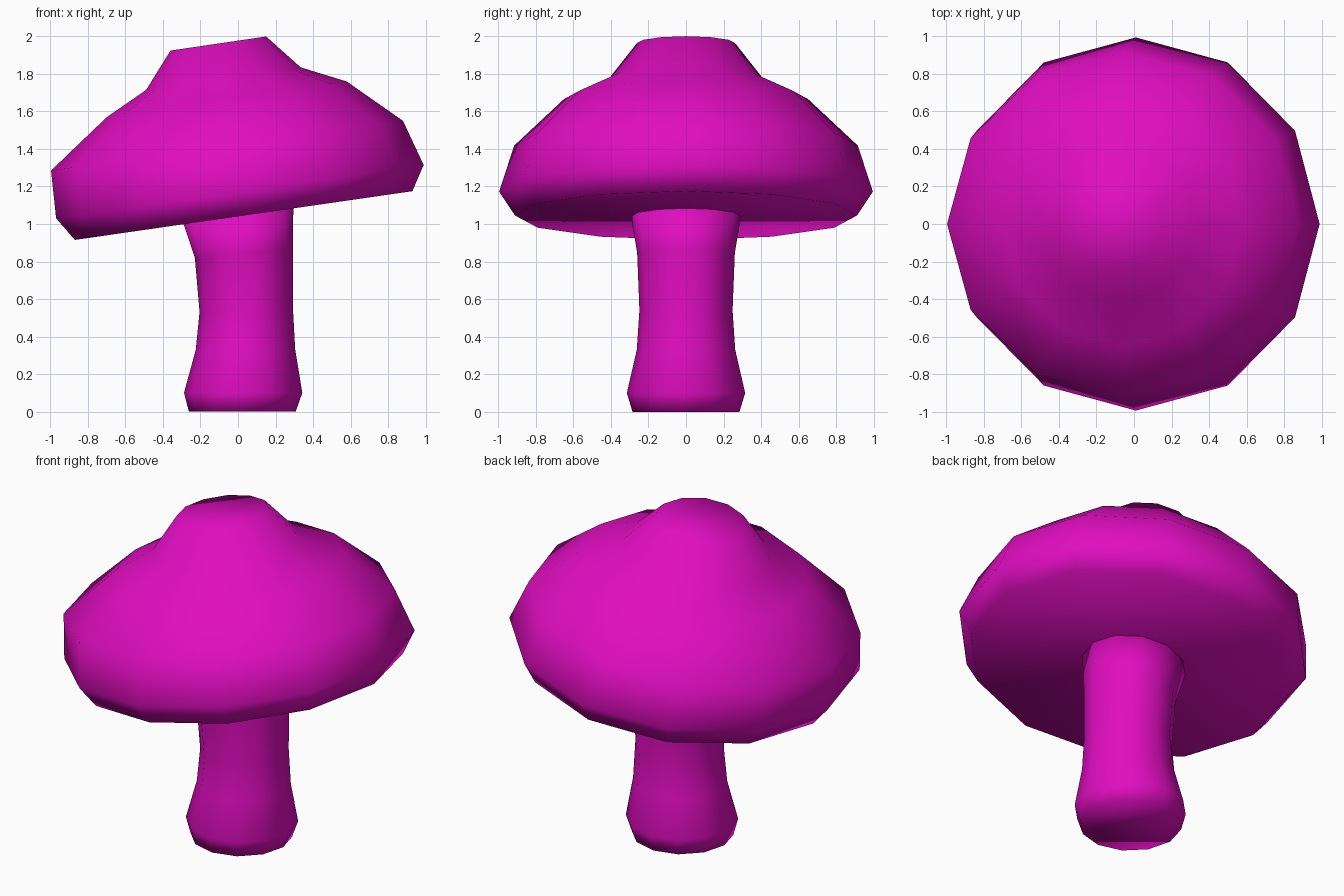
import bpy, bmesh
from math import cos, sin, pi

if "Cube" in bpy.data.objects:
    bpy.data.objects.remove(bpy.data.objects["Cube"])

SIDES = 12

mat = bpy.data.materials.new("magenta")
mat.diffuse_color = (0.75, 0.004, 0.53, 1)
mat.use_nodes = True
mat.node_tree.nodes["Principled BSDF"].inputs["Base Color"].default_value = mat.diffuse_color


def loft(name, rings):
    """Skin tilted rings given as (left x, left z, right x, right z, y radius)."""
    bm = bmesh.new()
    loops = []
    for xl, zl, xr, zr, ry in rings:
        cx, cz = (xl + xr) / 2, (zl + zr) / 2
        rx, rz = (xr - xl) / 2, (zr - zl) / 2
        loops.append([bm.verts.new((cx + rx * cos(a), ry * sin(a), cz + rz * cos(a)))
                      for a in (2 * pi * i / SIDES for i in range(SIDES))])
    for lo, hi in zip(loops, loops[1:]):
        for i in range(SIDES):
            j = (i + 1) % SIDES
            bm.faces.new((lo[i], lo[j], hi[j], hi[i]))
    bm.faces.new(loops[0][::-1])
    bm.faces.new(loops[-1])
    for f in bm.faces:
        f.smooth = True
    me = bpy.data.meshes.new(name)
    bm.to_mesh(me)
    bm.free()
    me.materials.append(mat)
    ob = bpy.data.objects.new(name, me)
    bpy.context.collection.objects.link(ob)
    return ob


# Stem: flared foot, slim waist, top tilted to meet the cap
loft("stem", [
    (-0.262, 0.00, 0.308, 0.00, 0.285),
    (-0.288, 0.10, 0.343, 0.10, 0.315),
    (-0.225, 0.33, 0.305, 0.33, 0.262),
    (-0.205, 0.53, 0.293, 0.55, 0.248),
    (-0.230, 0.82, 0.293, 0.87, 0.260),
    (-0.290, 1.00, 0.295, 1.085, 0.293),
])

# Cap: tilted dome with a knob on top
loft("cap", [
    (-0.87, 0.915, 0.93, 1.175, 0.91),
    (-0.97, 1.03, 0.99, 1.315, 0.995),
    (-0.997, 1.285, 0.88, 1.55, 0.915),
    (-0.70, 1.57, 0.58, 1.76, 0.65),
    (-0.49, 1.715, 0.335, 1.835, 0.41),
    (-0.36, 1.925, 0.15, 2.00, 0.262),
])
